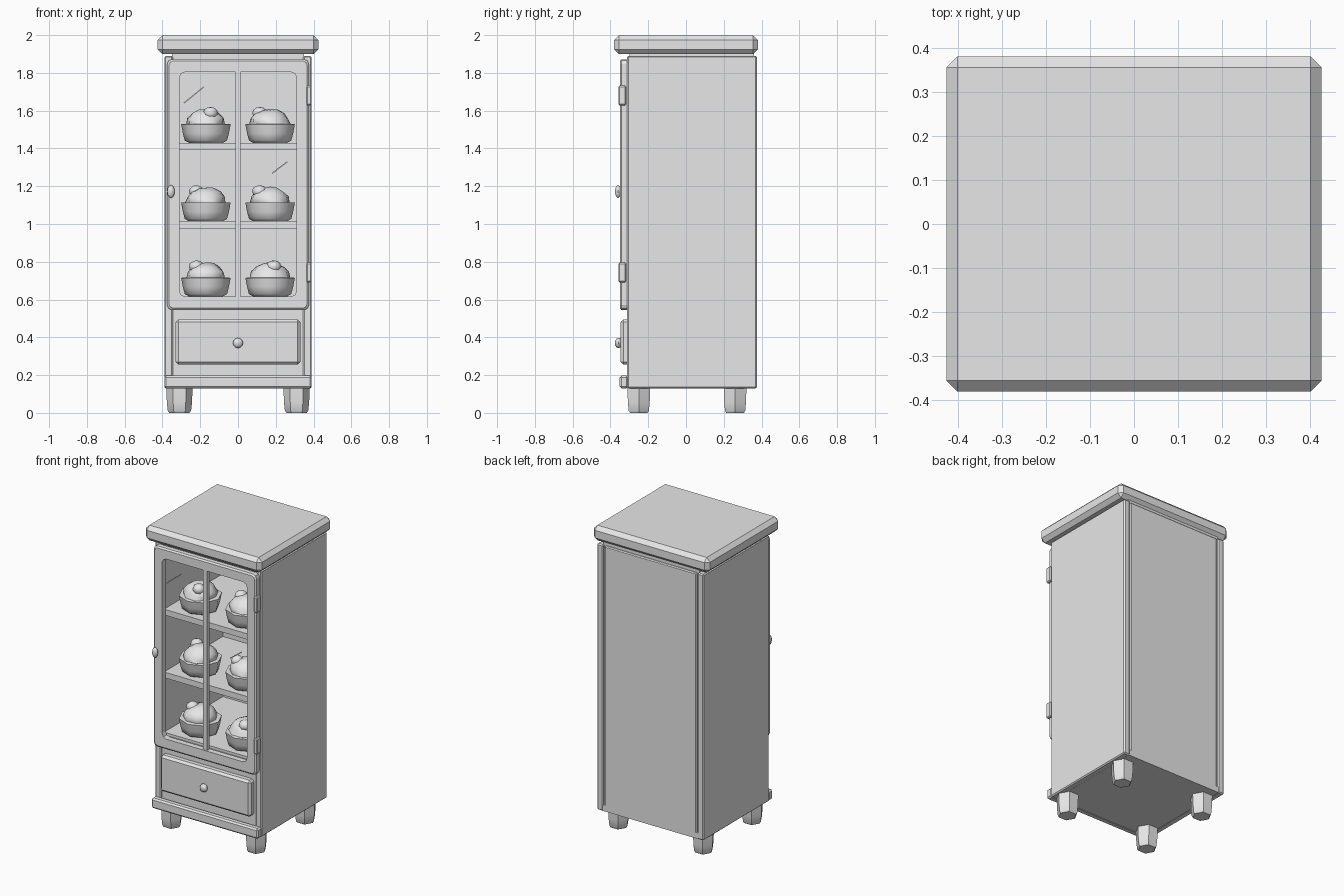
import bpy, bmesh, math, random
from mathutils import Matrix, Vector

if "Cube" in bpy.data.objects:
    bpy.data.objects.remove(bpy.data.objects["Cube"], do_unlink=True)
random.seed(4)

grey = bpy.data.materials.new("plain_grey")
grey.use_nodes = True
GREY = (0.8, 0.8, 0.8, 1)
grey.diffuse_color = GREY
grey.node_tree.nodes["Principled BSDF"].inputs["Base Color"].default_value = GREY


def finish(name, bm, smooth=False):
    bmesh.ops.recalc_face_normals(bm, faces=bm.faces)
    mesh = bpy.data.meshes.new(name)
    bm.to_mesh(mesh)
    bm.free()
    mesh.materials.append(grey)
    if smooth:
        for p in mesh.polygons:
            p.use_smooth = True
        mesh.set_sharp_from_angle(angle=math.radians(50))
    obj = bpy.data.objects.new(name, mesh)
    bpy.context.collection.objects.link(obj)
    return obj


def box(name, x, y, z, bevel=0.0):
    """Box between (min, max) pairs, with optional chamfered edges."""
    bm = bmesh.new()
    bmesh.ops.create_cube(bm, size=1)
    for v in bm.verts:
        v.co = [(a + b) / 2 + c * (b - a) for (a, b), c in zip((x, y, z), v.co)]
    if bevel:
        bmesh.ops.bevel(bm, geom=bm.edges[:], offset=bevel, segments=1,
                        profile=0.5, affect='EDGES')
    return finish(name, bm)


def bridge_rings(bm, rings, closed=False):
    pairs = list(zip(rings, rings[1:]))
    if closed:
        pairs.append((rings[-1], rings[0]))
    for a, b in pairs:
        n = len(a)
        for i in range(n):
            j = (i + 1) % n
            bm.faces.new((a[i], a[j], b[j], b[i]))


def lathe(name, profile, sides, loc, smooth=True):
    """Turned shape around z from (radius, height) points, capped at both ends."""
    bm = bmesh.new()
    rings = []
    for r, z in profile:
        rings.append([bm.verts.new((loc[0] + r * math.cos(math.tau * i / sides),
                                    loc[1] + r * math.sin(math.tau * i / sides),
                                    loc[2] + z)) for i in range(sides)])
    bridge_rings(bm, rings)
    bm.faces.new(rings[0])
    bm.faces.new(rings[-1])
    return finish(name, bm, smooth)


def blob(name, loc, size, sides=8, rows=6, jitter=0.0, flat_base=False):
    """Smooth low-poly ellipsoid with optional lumpiness."""
    bm = bmesh.new()
    bmesh.ops.create_uvsphere(bm, u_segments=sides, v_segments=rows, radius=1)
    for v in bm.verts:
        k = 1 + random.uniform(-jitter, jitter)
        if flat_base:
            v.co.z = max(v.co.z, -0.1)
        v.co = Vector(loc) + Vector([c * s * k for c, s in zip(v.co, size)])
    return finish(name, bm, True)


def rounded_ring(bm, x, z, r, y, seg=2):
    """Loop of vertices around a rounded rectangle standing at depth y."""
    ring = []
    for k, (cx, cz) in enumerate([(x[1] - r, z[1] - r), (x[0] + r, z[1] - r),
                                  (x[0] + r, z[0] + r), (x[1] - r, z[0] + r)]):
        for s in range(seg + 1):
            a = math.pi / 2 * (k + s / seg)
            ring.append(bm.verts.new((cx + r * math.cos(a), y, cz + r * math.sin(a))))
    return ring


# Cabinet carcass
box("top_board", (-0.425, 0.425), (-0.38, 0.38), (1.9, 2.0), 0.025)
box("roof_panel", (-0.35, 0.35), (-0.3, 0.36), (1.865, 1.905))
for side, s in (("left", 1), ("right", -1)):
    box(side + "_side_panel", sorted((s * 0.345, s * 0.39)), (-0.312, 0.375),
        (0.13, 1.89), 0.007)
box("back_lining", (-0.35, 0.35), (0.335, 0.35), (0.135, 1.885))
box("back_panel", (-0.337, 0.337), (0.345, 0.372), (0.16, 1.885), 0.006)
box("bottom_board", (-0.35, 0.35), (-0.31, 0.372), (0.131, 0.17))
box("base_moulding", (-0.39, 0.39), (-0.352, -0.305), (0.13, 0.197), 0.01)
box("drawer_surround", (-0.35, 0.35), (-0.3, -0.28), (0.16, 0.6))

# Shelves
for name, z in (("cabinet_floor", 0.617), ("middle_shelf", 1.015), ("upper_shelf", 1.43)):
    box(name, (-0.35, 0.35), (-0.28, 0.34), (z - 0.038, z))

# Door frame with a rounded opening and a centre bar
OUT_X, OUT_Z = (-0.375, 0.375), (0.545, 1.872)
IN_X, IN_Z = (-0.31, 0.31), (0.615, 1.805)
E = 0.01
bm = bmesh.new()
bridge_rings(bm, [
    rounded_ring(bm, OUT_X, OUT_Z, 0.025, -0.312),
    rounded_ring(bm, OUT_X, OUT_Z, 0.025, -0.342),
    rounded_ring(bm, (OUT_X[0] + E, OUT_X[1] - E), (OUT_Z[0] + E, OUT_Z[1] - E),
                 0.02, -0.35),
    rounded_ring(bm, IN_X, IN_Z, 0.03, -0.35),
    rounded_ring(bm, IN_X, IN_Z, 0.03, -0.312),
], closed=True)
finish("door_frame", bm)
box("door_centre_bar", (-0.013, 0.013), (-0.345, -0.315), (0.61, 1.81))

# Slanted glints where the pane sits
for name, a, b in (("upper_glint", (-0.286, 1.64), (-0.182, 1.725)),
                   ("lower_glint", (0.18, 1.268), (0.262, 1.33))):
    dx, dz = b[0] - a[0], b[1] - a[1]
    length = math.hypot(dx, dz)
    glint = box(name, (-length / 2, length / 2), (-0.002, 0.002), (-0.003, 0.003))
    glint.data.transform(Matrix.Translation(((a[0] + b[0]) / 2, -0.337, (a[1] + b[1]) / 2))
                         @ Matrix.Rotation(-math.atan2(dz, dx), 4, 'Y'))

# Hinges, drawer and knobs
for name, z in (("lower_hinge", 0.743), ("upper_hinge", 1.68)):
    box(name, (0.363, 0.39), (-0.357, -0.318), (z - 0.052, z + 0.052), 0.006)
box("drawer_front", (-0.33, 0.33), (-0.346, -0.29), (0.255, 0.495), 0.014)
blob("drawer_knob", (0, -0.358, 0.37), (0.027, 0.019, 0.027))
blob("door_knob", (-0.355, -0.36, 1.172), (0.02, 0.016, 0.034))

# Feet
for sx, side in ((1, "left"), (-1, "right")):
    for y, end in ((-0.25, "front"), (0.26, "back")):
        lathe(f"{end}_{side}_foot",
              [(0.054, 0), (0.062, 0.012), (0.067, 0.06), (0.069, 0.135)],
              6, (sx * 0.31, y, 0))

# Filled bowls: each entry is shelf height and the lump offsets on its two bowls
BOWL = [(0.09, 0), (0.112, 0.012), (0.122, 0.05), (0.131, 0.098), (0.106, 0.1)]
ROWS = (("lower", 0.617, (-0.05, -0.01), (0.02, -0.045)),
        ("middle", 1.015, (-0.05, 0.035), (-0.055, -0.02)),
        ("upper", 1.43, (0.025, -0.05), (-0.055, 0.02)))
for row, z, *lumps in ROWS:
    for x, side, (ox, oy) in zip((-0.17, 0.17), ("right", "left"), lumps):
        name, y = f"{row}_{side}", -0.15
        lathe(name + "_bowl", BOWL, 8, (x, y, z))
        blob(name + "_filling", (x, y, z + 0.1), (0.107, 0.107, 0.08), 9, 8, 0.05, True)
        blob(name + "_topping", (x + ox, y + oy, z + 0.157), (0.04, 0.04, 0.033), 8, 6, 0.04)
